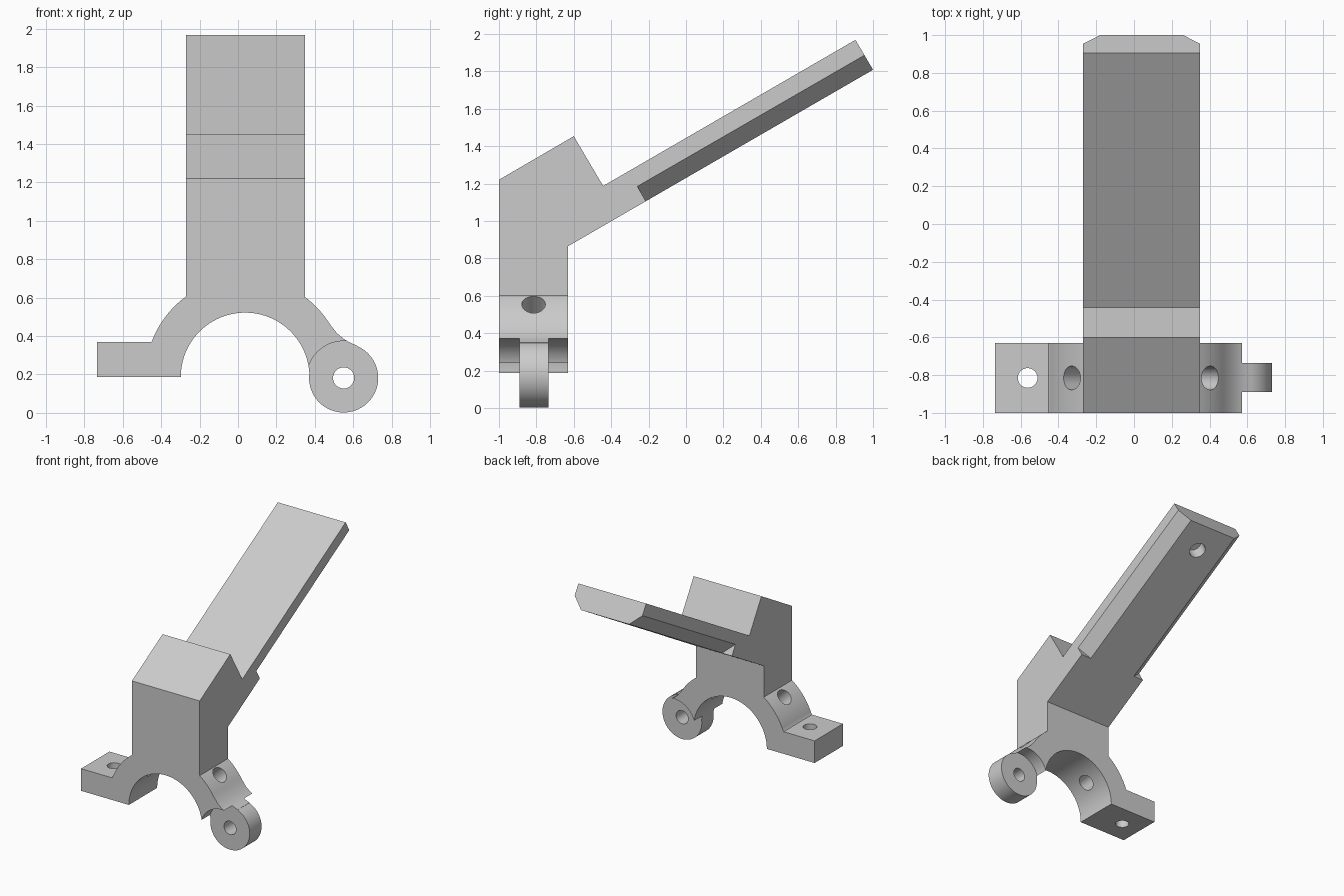
import bpy, bmesh
from math import sin, cos, pi, radians
from mathutils import Vector

cube = bpy.data.objects.get("Cube")
if cube:
    bpy.data.objects.remove(cube, do_unlink=True)

grey = bpy.data.materials.new("light_grey")
grey.use_nodes = True
COL = (0.6, 0.6, 0.6, 1)
grey.diffuse_color = COL
grey.node_tree.nodes["Principled BSDF"].inputs["Base Color"].default_value = COL

X, Y, Z = Vector((1, 0, 0)), Vector((0, 1, 0)), Vector((0, 0, 1))


def prism(name, pts, u, v, sweep, origin=(0, 0, 0)):
    """Extrude a 2D outline lying in the u/v plane along the sweep vector."""
    bm = bmesh.new()
    o = Vector(origin)
    face = bm.faces.new([bm.verts.new(o + u * a + v * b) for a, b in pts])
    ext = bmesh.ops.extrude_face_region(bm, geom=[face])
    moved = [g for g in ext["geom"] if isinstance(g, bmesh.types.BMVert)]
    bmesh.ops.translate(bm, verts=moved, vec=sweep)
    bmesh.ops.recalc_face_normals(bm, faces=bm.faces)
    mesh = bpy.data.meshes.new(name)
    bm.to_mesh(mesh)
    bm.free()
    mesh.materials.append(grey)
    ob = bpy.data.objects.new(name, mesh)
    bpy.context.collection.objects.link(ob)
    return ob


def arc(cx, cy, r, a0=0, a1=360, n=72):
    steps = n if a1 - a0 == 360 else n + 1
    return [(cx + r * cos(radians(a0 + (a1 - a0) * i / n)),
             cy + r * sin(radians(a0 + (a1 - a0) * i / n))) for i in range(steps)]


def boolean(target, other, op):
    mod = target.modifiers.new(op, "BOOLEAN")
    mod.operation, mod.solver, mod.object = op, "EXACT", other
    bpy.context.view_layer.objects.active = target
    bpy.ops.object.modifier_apply(modifier=mod.name)
    bpy.data.objects.remove(other, do_unlink=True)


FRONT, BACK, MID = -1.0, -0.63, -0.815
LEFT, RIGHT = 0.35, -0.27
CX, CZ = 0.037, 0.187          # bore axis
HX, HZ = 0.55, 0.182           # hinge axis

# Column and sloping arm, as one side profile
side = [(FRONT, 0.36), (FRONT, 1.22), (-0.6, 1.453), (-0.443, 1.187),
        (0.906, 1.968), (1, 1.808), (BACK, 0.865), (BACK, 0.36)]
bracket = prism("clamp_bracket", side, Y, Z, X * (LEFT - RIGHT), (RIGHT, 0, 0))

# Chamfers under both long edges of the arm
along = Vector((0, cos(pi / 6), sin(pi / 6)))
up = Vector((0, -sin(pi / 6), cos(pi / 6)))
arm_start = Vector((0.04, BACK, 0.865))
for s in (1, -1):
    tri = [(s * 0.208, -0.01), (s * 0.33, -0.01), (s * 0.33, 0.112)]
    boolean(bracket, prism("chamfer_cutter", tri, X, up, along * 1.6,
                           arm_start + along * 0.48), "DIFFERENCE")

# Blind hole under the arm tip
boolean(bracket, prism("arm_hole_cutter", arc(0, 0, 0.065, n=40), X, along, up * 0.15,
                       arm_start + along * 1.67 - up * 0.05), "DIFFERENCE")

# Half clamp ring with bolt lug and a fillet towards the hinge
ring = [(-0.735, CZ), (-0.735, 0.37), (-0.452, 0.37)]
ring += arc(CX, CZ, 0.52, 159, 32, 48)
ring += [(0.515, 0.415), (0.555, 0.382), (0.585, 0.365), (0.62, 0.35), (HX, CZ)]
boolean(bracket, prism("ring", ring, X, Z, Y * (BACK - FRONT), (0, FRONT, 0)), "UNION")
boolean(bracket, prism("bore_cutter", arc(CX, CZ, 0.335, n=96), X, Z, Y * 0.6,
                       (0, -1.1, 0)), "DIFFERENCE")

# Clearance on both sides of the hinge tongue, then the hinge eye
T0, T1 = -0.89, -0.735
for y, depth in ((-1.1, T0 + 1.1), (T1, 0.2)):
    boolean(bracket, prism("clearance_cutter", arc(HX, HZ, 0.192), X, Z, Y * depth,
                           (0, y, 0)), "DIFFERENCE")
boolean(bracket, prism("hinge_eye", arc(HX, HZ, 0.18), X, Z, Y * (T1 - T0),
                       (0, T0, 0)), "UNION")
boolean(bracket, prism("pin_hole_cutter", arc(HX, HZ, 0.055, n=40), X, Z, Y * 0.4,
                       (0, -1.0, 0)), "DIFFERENCE")

# Vertical bolt hole in the lug
boolean(bracket, prism("bolt_hole_cutter", arc(-0.563, MID, 0.052, n=40), X, Y, Z * 0.5,
                       (0, 0, 0.05)), "DIFFERENCE")

# Radial screw holes through the ring at 45 degrees
for s in (1, -1):
    d = Vector((s, 0, 1)).normalized()
    t = Vector((1, 0, -s)).normalized()
    boolean(bracket, prism("screw_hole_cutter", arc(0, 0, 0.063, n=40), t, Y, d * 0.5,
                           Vector((CX, MID, CZ)) + d * 0.2), "DIFFERENCE")

bpy.ops.object.select_all(action="DESELECT")
bracket.select_set(True)
bpy.context.view_layer.objects.active = bracket
bpy.ops.object.shade_smooth_by_angle(angle=radians(25))
